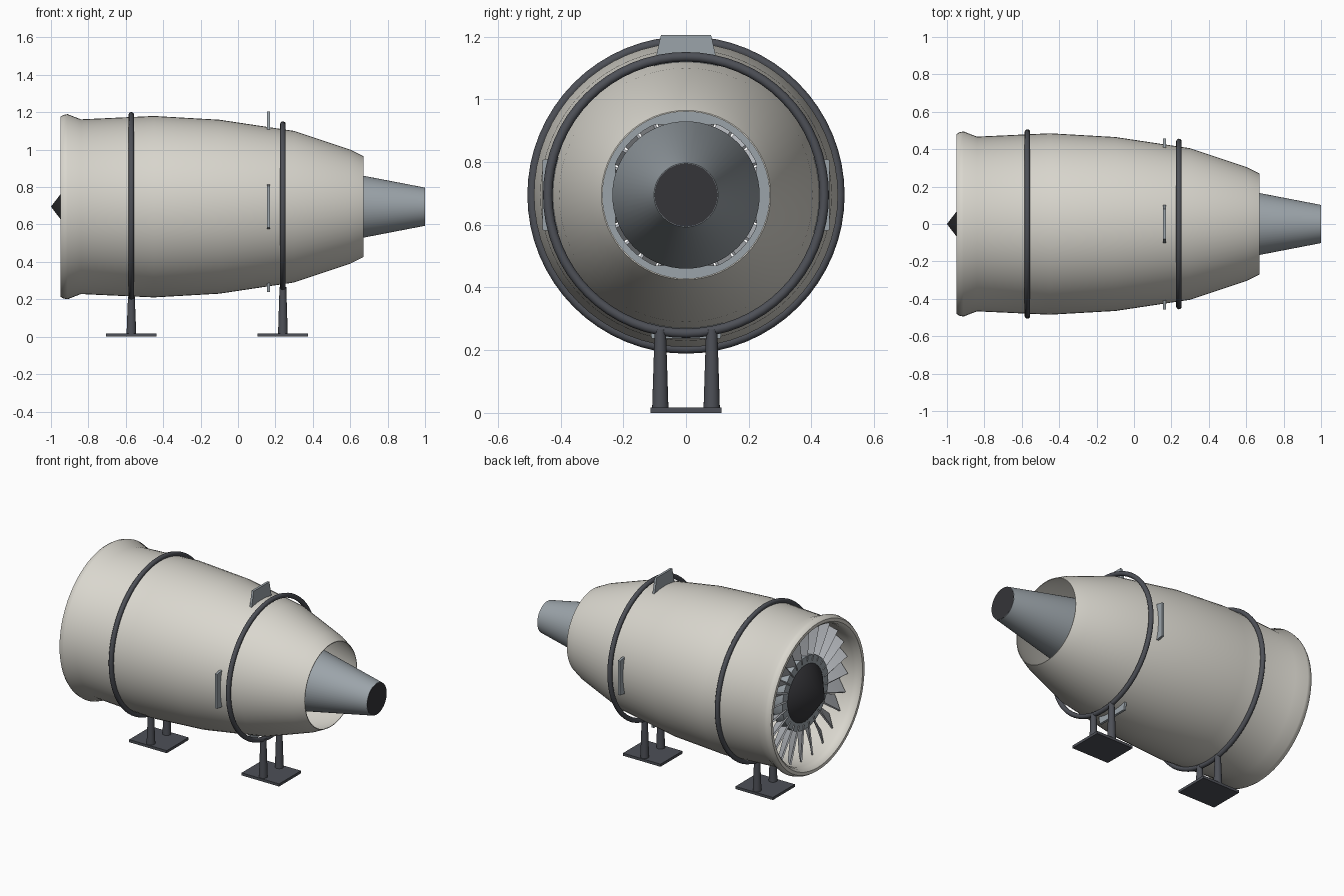
import bpy, bmesh, math
from mathutils import Matrix, Vector

if "Cube" in bpy.data.objects:
    bpy.data.objects.remove(bpy.data.objects["Cube"])

AXIS_Z = 0.695


def material(name, rgb):
    m = bpy.data.materials.new(name)
    m.diffuse_color = (*rgb, 1)
    m.use_nodes = True
    m.node_tree.nodes["Principled BSDF"].inputs["Base Color"].default_value = m.diffuse_color
    return m


SHELL = material("warm_shell", (0.70, 0.68, 0.62))
STEEL = material("blue_steel", (0.33, 0.37, 0.40))
BLADE = material("blade_metal", (0.48, 0.50, 0.53))
DARK = material("dark_frame", (0.075, 0.08, 0.095))
BLACK = material("black", (0.035, 0.035, 0.04))


def finish(name, bm, mat, smooth=True):
    bmesh.ops.recalc_face_normals(bm, faces=bm.faces)
    me = bpy.data.meshes.new(name)
    bm.to_mesh(me)
    bm.free()
    ob = bpy.data.objects.new(name, me)
    bpy.context.collection.objects.link(ob)
    me.materials.append(mat)
    if smooth:
        bpy.ops.object.select_all(action='DESELECT')
        ob.select_set(True)
        bpy.context.view_layer.objects.active = ob
        bpy.ops.object.shade_smooth_by_angle(angle=math.radians(35))
    return ob


def lathe(name, profile, mat, closed=False, n=64):
    """Revolve (x, radius) points around the engine axis."""
    bm = bmesh.new()
    rings = []
    for x, r in profile:
        if r < 1e-6:
            rings.append([bm.verts.new((x, 0, AXIS_Z))] * n)
        else:
            rings.append([bm.verts.new((x, r * math.sin(math.tau * i / n),
                                        AXIS_Z + r * math.cos(math.tau * i / n)))
                          for i in range(n)])
    pairs = list(zip(rings, rings[1:]))
    if closed:
        pairs.append((rings[-1], rings[0]))
    for a, b in pairs:
        for i in range(n):
            j = (i + 1) % n
            bm.faces.new(list(dict.fromkeys((a[i], a[j], b[j], b[i]))))
    return finish(name, bm, mat)


def box(name, mat, center, size):
    bm = bmesh.new()
    bmesh.ops.create_cube(bm, size=1, matrix=Matrix.Translation(center) @ Matrix.Diagonal((*size, 1)))
    return finish(name, bm, mat, False)


# nacelle shell with rounded intake lip and open exhaust
outer = [(-0.95, 0.48), (-0.935, 0.49), (-0.912, 0.495), (-0.84, 0.467), (-0.45, 0.485),
         (-0.1, 0.465), (0.3, 0.405), (0.6, 0.305), (0.67, 0.27)]
inner = [(0.67, 0.266), (0.6, 0.297), (0.3, 0.393), (-0.1, 0.45), (-0.45, 0.465),
         (-0.84, 0.447), (-0.9, 0.44), (-0.935, 0.446), (-0.95, 0.46)]
lathe("nacelle", outer + inner, SHELL, closed=True)

# core body and dark exhaust plug face
lathe("core", [(-0.82, 0), (-0.82, 0.2), (0.2, 0.235), (0.31, 0.235), (1.0, 0.102), (1.0, 0)], STEEL)
lathe("exhaust_face", [(0.995, 0), (0.995, 0.1), (1.001, 0.1), (1.001, 0)], BLACK)

# fan hub and spinner
lathe("fan_hub", [(-0.86, 0), (-0.86, 0.235), (-0.79, 0.235), (-0.79, 0)], STEEL)
lathe("spinner", [(-1.0, 0), (-0.855, 0.19), (-0.85, 0)], BLACK, n=32)

# fan blades, twisted and tapered
bm = bmesh.new()
COUNT = 24
for k in range(COUNT):
    turn = Matrix.Rotation(math.tau * k / COUNT, 3, 'X')
    loops = []
    for r, chord, pitch in ((0.2, 0.085, 30), (0.31, 0.095, 40), (0.435, 0.105, 50)):
        p = math.radians(pitch)
        along = Vector((math.cos(p), math.sin(p), 0))
        across = Vector((-math.sin(p), math.cos(p), 0)) * 0.005
        mid = Vector((-0.825, 0, r))
        loops.append([bm.verts.new(turn @ (mid + along * chord * s / 2 + across * t)
                                   + Vector((0, 0, AXIS_Z)))
                      for s, t in ((-1, -1), (1, -1), (1, 1), (-1, 1))])
    for a, b in zip(loops, loops[1:]):
        for i in range(4):
            j = (i + 1) % 4
            bm.faces.new((a[i], a[j], b[j], b[i]))
    bm.faces.new(loops[0])
    bm.faces.new(loops[-1])
finish("fan_blades", bm, BLADE)

# rear guide ring inside the duct
lathe("guide_ring", [(0.155, 0.246), (0.155, 0.42), (0.17, 0.42), (0.17, 0.246)], STEEL, closed=True)

# four tapered struts that pierce the shell
for k, (name, tip, half) in enumerate((("top", 0.51, 0.08), ("right", 0.457, 0.112),
                                       ("bottom", 0.457, 0.11), ("left", 0.457, 0.112))):
    bm = bmesh.new()
    turn = Matrix.Rotation(-math.pi / 2 * k, 3, 'X')
    faces = []
    for x in (0.155, 0.17):
        faces.append([bm.verts.new(turn @ Vector((x, y, r)) + Vector((0, 0, AXIS_Z)))
                      for y, r in ((-0.145, 0.225), (0.145, 0.225), (half, tip), (-half, tip))])
        bm.faces.new(faces[-1])
    a, b = faces
    for i in range(4):
        j = (i + 1) % 4
        bm.faces.new((a[i], a[j], b[j], b[i]))
    finish(name + "_strut", bm, STEEL, False)

# mounting hoops, legs and base plates
for name, x, radius in (("front", -0.57, 0.491), ("rear", 0.24, 0.441)):
    hoop = [(x + 0.015 * math.cos(math.tau * i / 12), radius + 0.015 * math.sin(math.tau * i / 12))
            for i in range(12)]
    lathe(name + "_hoop", hoop, DARK, closed=True)
    box(name + "_base_plate", DARK, (x, 0, 0.0085), (0.27, 0.225, 0.017))
    top = AXIS_Z - math.sqrt(radius ** 2 - 0.08 ** 2) + 0.005
    for side, y in (("left", -0.082), ("right", 0.082)):
        bm = bmesh.new()
        bmesh.ops.create_cone(bm, cap_ends=True, segments=20, radius1=0.026, radius2=0.018,
                              depth=top - 0.015,
                              matrix=Matrix.Translation((x, y, (top + 0.015) / 2)))
        finish(f"{name}_{side}_leg", bm, DARK)
